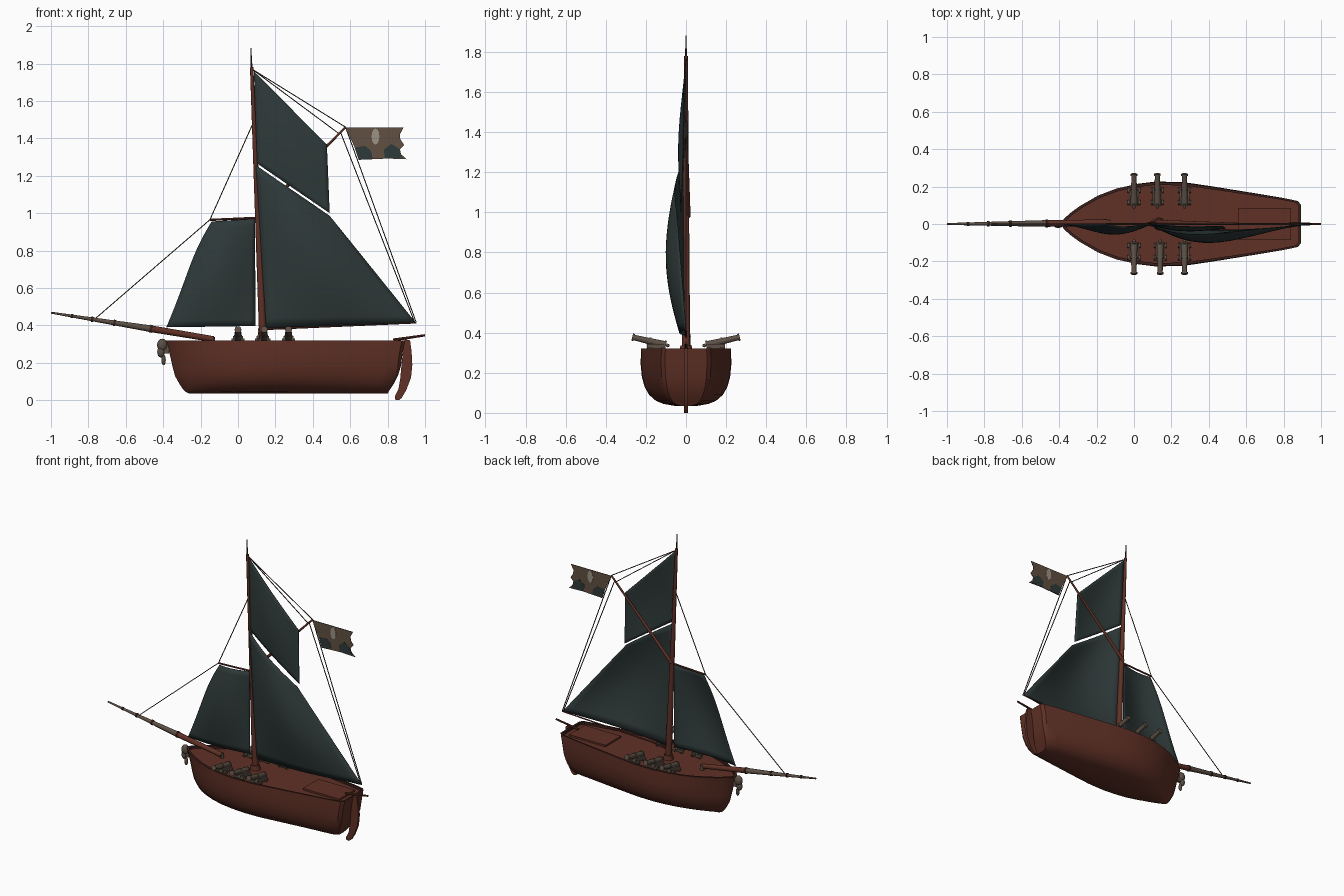
import bpy, bmesh, math
from mathutils import Vector, Matrix

if "Cube" in bpy.data.objects:
    bpy.data.objects.remove(bpy.data.objects["Cube"])


def material(name, rgb):
    m = bpy.data.materials.new(name)
    m.diffuse_color = (*rgb, 1)
    m.use_nodes = True
    m.node_tree.nodes["Principled BSDF"].inputs["Base Color"].default_value = m.diffuse_color
    return m


RED = material("red_brown_wood", (0.115, 0.03, 0.019))
TRIM = material("dark_trim", (0.04, 0.014, 0.011))
SAIL = material("dark_sailcloth", (0.028, 0.041, 0.041))
GREY = material("weathered_grey_brown", (0.11, 0.08, 0.06))
ROPE = material("rope", (0.055, 0.04, 0.033))
FLAG = material("flag_brown", (0.12, 0.08, 0.053))
PALE = material("pale_emblem", (0.33, 0.29, 0.23))


def finish(bm, name, *mats, angle=40):
    bmesh.ops.recalc_face_normals(bm, faces=bm.faces[:])
    me = bpy.data.meshes.new(name)
    bm.to_mesh(me)
    bm.free()
    ob = bpy.data.objects.new(name, me)
    bpy.context.collection.objects.link(ob)
    for m in mats:
        me.materials.append(m)
    bpy.ops.object.select_all(action='DESELECT')
    ob.select_set(True)
    bpy.context.view_layer.objects.active = ob
    bpy.ops.object.shade_smooth_by_angle(angle=math.radians(angle))
    return ob


def tube(bm, a, b, r1, r2=None, seg=12):
    a, b = Vector(a), Vector(b)
    d = b - a
    rot = Vector((0, 0, 1)).rotation_difference(d).to_matrix().to_4x4()
    bmesh.ops.create_cone(bm, cap_ends=True, segments=seg, radius1=r1,
                          radius2=r1 if r2 is None else r2, depth=d.length,
                          matrix=Matrix.Translation((a + b) / 2) @ rot)


def box(bm, c, s):
    bmesh.ops.create_cube(bm, size=1, matrix=Matrix.Translation(c) @ Matrix.Diagonal((*s, 1)))


def ball(bm, c, s):
    bmesh.ops.create_uvsphere(bm, u_segments=12, v_segments=8, radius=1,
                              matrix=Matrix.Translation(c) @ Matrix.Diagonal((*s, 1)))


def rod(name, mat, *args, **kw):
    bm = bmesh.new()
    tube(bm, *args, **kw)
    return finish(bm, name, mat)


def plate(name, pts, thick, mat):
    """Flat outline in the xz plane, given a thickness along y."""
    bm = bmesh.new()
    f = bm.faces.new([bm.verts.new((x, -thick / 2, z)) for x, z in pts])
    r = bmesh.ops.extrude_face_region(bm, geom=[f])
    bmesh.ops.translate(bm, vec=(0, thick, 0),
                        verts=[v for v in r["geom"] if isinstance(v, bmesh.types.BMVert)])
    return finish(bm, name, mat, angle=30)


# Hull: waterline rings (height, width factor, bow x, stern x) lofted upward
plan = [(-.40, 0), (-.385, .028), (-.35, .06), (-.30, .097), (-.2, .155), (-.1, .193), (0, .215),
        (.1, .227), (.25, .224), (.4, .203), (.6, .172), (.8, .14), (.872, .125), (.89, .105)]
levels = [(.035, .25, -.26, .80), (.045, .5, -.28, .805), (.06, .66, -.295, .815),
          (.09, .81, -.315, .835), (.13, .91, -.337, .855), (.18, .97, -.35, .87),
          (.25, 1, -.366, .88), (.305, .985, -.384, .891), (.32, .985, -.39, .893)]


def ring(bm, z, k, xb, xs):
    half = [(xb + (x + .4) / 1.29 * (xs - xb), y * k) for x, y in plan]
    pts = half + [(x, -y) for x, y in half[:0:-1]]
    return [bm.verts.new((x, y, z)) for x, y in pts]


bm = bmesh.new()
rings = [ring(bm, *l) for l in levels]
rings += [ring(bm, .32, .92, -.37, .88), ring(bm, .303, .92, -.37, .88)]
bm.faces.new(rings[0])
for j, (lo, hi) in enumerate(zip(rings, rings[1:])):
    for i in range(len(lo)):
        n = (i + 1) % len(lo)
        f = bm.faces.new((lo[i], lo[n], hi[n], hi[i]))
        f.material_index = int(j >= 8)
bm.faces.new(rings[-1])
finish(bm, "hull", RED, TRIM, angle=35)

# Deck fittings: stern hatch, mast collar, bowsprit bitt
bm = bmesh.new()
box(bm, (.70, 0, .307), (.28, .17, .016))
finish(bm, "stern_hatch", RED)
rod("mast_collar", RED, (.135, 0, .30), (.133, 0, .335), .034, .028)
rod("bowsprit_bitt", GREY, (-.135, .015, .30), (-.135, .015, .338), .013)

# Rudder and tiller
plate("rudder", [(.89, .325), (.92, .32), (.928, .26), (.932, .19), (.925, .12), (.90, .055), (.875, .012),
                 (.86, 0), (.84, .003), (.838, .02), (.858, .06), (.868, .12), (.875, .2)], .018, RED)
rod("tiller", RED, (.83, 0, .322), (1.0, 0, .347), .008, .006, seg=8)

# Mast, spars and bowsprit
rod("mast", RED, (.135, 0, .305), (.073, 0, 1.78), .021, .009)
rod("mast_spike", TRIM, (.073, 0, 1.77), (.069, 0, 1.882), .005, .002, seg=8)
rod("gaff", RED, (.10, .012, .98), (.575, 0, 1.46), .011, .006)
rod("jib_yard", RED, (-.15, 0, .964), (.098, 0, .975), .006, seg=8)
rod("boom", RED, (.13, 0, .38), (.953, 0, .414), .006, .004, seg=8)
rod("bowsprit_inner", RED, (-.13, .008, .326), (-.46, .003, .381), .016, .018)
rod("bowsprit_outer", GREY, (-.46, .003, .381), (-1, 0, .468), .018, .005)
bm = bmesh.new()
for t, r in ((0, .021), (.36, .017), (.58, .014), (.78, .011)):
    p = Vector((-.46, .003, .381)).lerp((-1, 0, .468), t)
    tube(bm, p, p + Vector((-.012, 0, .002)), r)
finish(bm, "bowsprit_bands", TRIM)

# Rigging
ropes = [((.08, 1.48), (-.15, .965)), ((-.15, .965), (-.77, .43)),
         ((.075, 1.77), (.575, 1.46)), ((.075, 1.77), (.54, 1.425)),
         ((.575, 1.46), (.953, .415)), ((.548, 1.433), (.945, .415))]
bm = bmesh.new()
for (x1, z1), (x2, z2) in ropes:
    tube(bm, (x1, 0, z1), (x2, 0, z2), .003, seg=6)
finish(bm, "rigging", ROPE)


# Sails: four corners blended, bellied toward -y
def sail(name, bl, br, tr, tl, depth, edge=0):
    bl, br, tr, tl = map(Vector, (bl, br, tr, tl))
    n = 16
    bm = bmesh.new()
    g = []
    for j in range(n + 1):
        v = j / n
        row = []
        for i in range(n + 1):
            u = i / n
            p = bl.lerp(br, u).lerp(tl.lerp(tr, u), v)
            p.y -= depth * math.sin(math.pi * u ** .9) * math.sin(math.pi * (.12 + .78 * v))
            p.x -= edge * (1 - u) * math.sin(math.pi * v ** 2)
            row.append(bm.verts.new(p))
        g.append(row)
    for j in range(n):
        for i in range(n):
            bm.faces.new((g[j][i], g[j][i + 1], g[j + 1][i + 1], g[j + 1][i]))
    ob = finish(bm, name, SAIL)
    s = ob.modifiers.new("cloth", 'SOLIDIFY')
    s.thickness = .004
    s.offset = 0


sail("main_sail", (.13, 0, .385), (.95, 0, .415), (.49, -.045, .985), (.097, -.012, 1.255), .085)
sail("top_sail", (.103, -.01, 1.265), (.49, -.025, 1.0), (.475, -.012, 1.365), (.085, 0, 1.76), .025)
sail("fore_sail", (-.383, 0, .39), (.093, 0, .397), (.09, 0, .97), (-.14, 0, .955), .055, .016)

# Flag with painted patches
plate("flag", [(.575, 1.457), (.885, 1.457), (.865, 1.42), (.868, 1.395), (.888, 1.365), (.866, 1.34),
               (.872, 1.315), (.902, 1.288), (.80, 1.292), (.645, 1.285), (.62, 1.36)], .004, FLAG)
plate("flag_patch_left", [(.627, 1.35), (.68, 1.36), (.712, 1.33), (.72, 1.29), (.648, 1.288)], .007, SAIL)
plate("flag_patch_right", [(.78, 1.34), (.82, 1.37), (.86, 1.345), (.87, 1.312), (.885, 1.297),
                           (.785, 1.293)], .007, SAIL)
plate("flag_emblem", [(.735 + .021 * math.cos(a * math.pi / 6), 1.41 + .043 * math.sin(a * math.pi / 6))
                      for a in range(12)], .008, PALE)

# Figurehead under the bowsprit
bm = bmesh.new()
ball(bm, (-.405, 0, .295), (.028, .022, .034))
ball(bm, (-.412, 0, .258), (.02, .018, .03))
ball(bm, (-.398, 0, .215), (.012, .012, .028))
box(bm, (-.385, 0, .28), (.03, .02, .06))
finish(bm, "figurehead", GREY)


# Cannons: barrel, carriage, wheels
def cannon(name, x, s):
    bm = bmesh.new()
    a, b = Vector((x, s * .10, .338)), Vector((x, s * .268, .378))
    tube(bm, a, b, .019, .013)
    for t, r in ((.0, .022), (.45, .019), (.94, .018)):
        tube(bm, a.lerp(b, t), a.lerp(b, t + .06), r)
    ball(bm, a - (b - a) * .05, (.009, .009, .009))
    for side in (-1, 1):
        box(bm, (x + side * .021, s * .15, .328), (.01, .09, .03))
        for y in (.115, .18):
            tube(bm, (x + side * .024, s * y, .316), (x + side * .034, s * y, .316), .014)
    box(bm, (x, s * .15, .316), (.04, .09, .012))
    finish(bm, name, GREY)


for s, side, xs in ((1, "port", (0, .125, .27)), (-1, "starboard", (0, .14, .27))):
    for i, x in enumerate(xs):
        cannon(f"cannon_{side}_{i + 1}", x, s)
